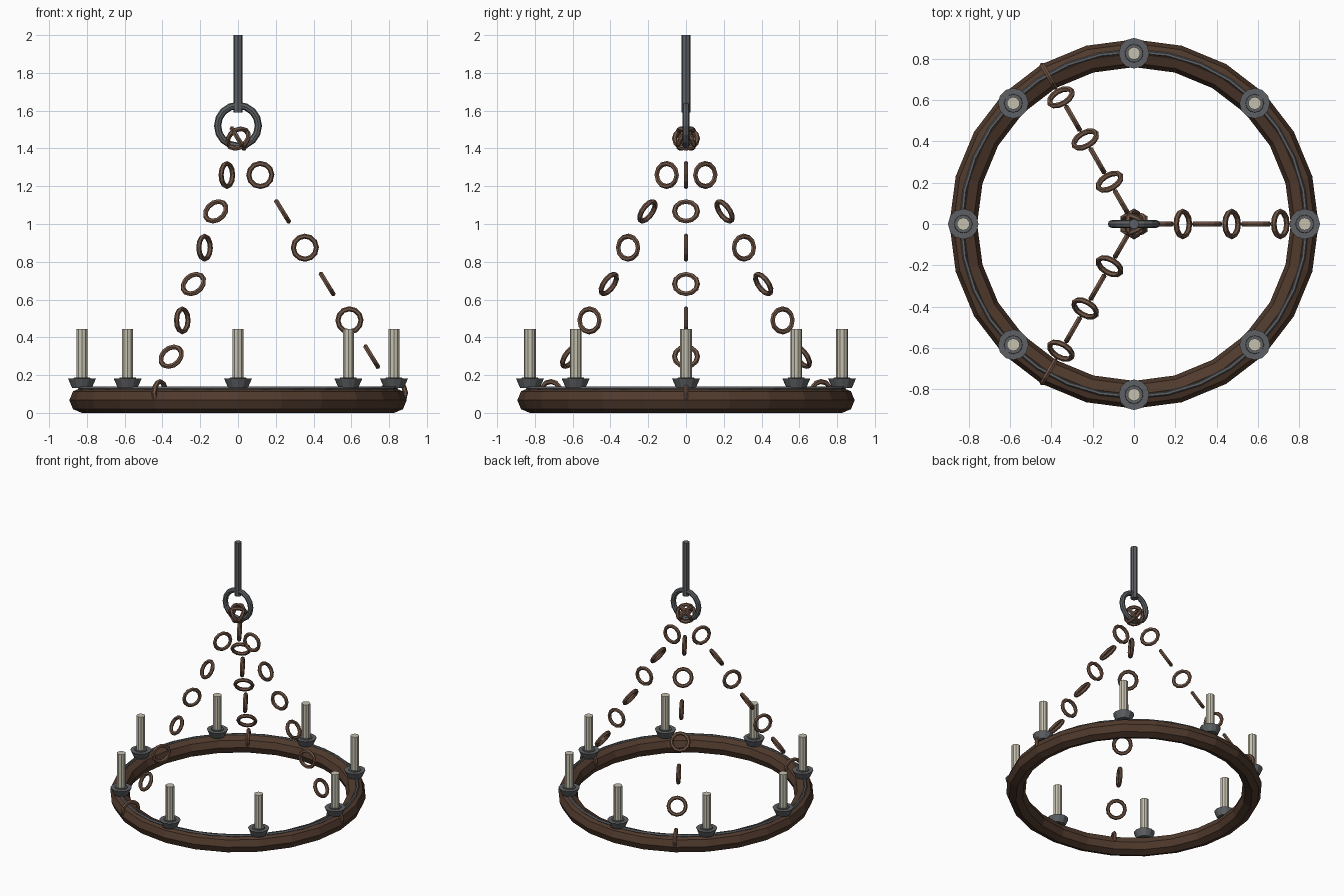
import bpy
from math import radians, cos, sin
from mathutils import Matrix, Vector

if "Cube" in bpy.data.objects:
    bpy.data.objects.remove(bpy.data.objects["Cube"], do_unlink=True)


def material(name, rgb):
    mat = bpy.data.materials.new(name)
    mat.use_nodes = True
    mat.diffuse_color = (*rgb, 1)
    mat.node_tree.nodes["Principled BSDF"].inputs["Base Color"].default_value = (*rgb, 1)
    return mat


wood = material("dark wood", (0.08, 0.042, 0.026))
bronze = material("brown chain metal", (0.16, 0.088, 0.058))
iron = material("grey iron", (0.11, 0.118, 0.125))
wax = material("pale wax", (0.56, 0.53, 0.43))


def finish(name, mat):
    obj = bpy.context.object
    obj.name = name
    obj.data.materials.append(mat)
    return obj


def torus(name, mat, major, minor, sides, tube_sides, matrix):
    bpy.ops.mesh.primitive_torus_add(major_radius=major, minor_radius=minor,
                                     major_segments=sides, minor_segments=tube_sides)
    obj = finish(name, mat)
    obj.matrix_world = matrix
    return obj


def cone(name, mat, r_bottom, r_top, z_bottom, z_top, sides, x=0, y=0):
    bpy.ops.mesh.primitive_cone_add(vertices=sides, radius1=r_bottom, radius2=r_top,
                                    depth=z_top - z_bottom,
                                    location=(x, y, (z_bottom + z_top) / 2))
    return finish(name, mat)


RING_RADIUS = 0.826

# Wooden hoop with an iron band along its top
torus("wooden_hoop", wood, RING_RADIUS, 0.067, 24, 8, Matrix.Translation((0, 0, 0.067)))
torus("iron_band", iron, 0.835, 0.011, 32, 6, Matrix.Translation((0, 0, 0.130)))

# Ceiling rod and the ring it holds
cone("ceiling_rod", iron, 0.025, 0.025, 1.59, 2.0, 8)
torus("hanging_ring", iron, 0.108, 0.019, 16, 8,
      Matrix.Translation((0, 0, 1.52)) @ Matrix.Rotation(radians(90), 4, 'X'))

# Candles in flared cups
for i in range(8):
    a = radians(45 * i)
    x, y = RING_RADIUS * cos(a), RING_RADIUS * sin(a)
    cone(f"candle_cup_{i + 1}", iron, 0.052, 0.074, 0.132, 0.182, 12, x, y)
    cone(f"candle_collar_{i + 1}", iron, 0.045, 0.043, 0.18, 0.188, 12, x, y)
    cone(f"candle_{i + 1}", wax, 0.031, 0.031, 0.18, 0.445, 10, x, y)

# Three chains of links, alternately turned by a quarter
LINKS = 8
for c in range(3):
    a = radians(120 * c)
    top = Vector((0, 0, 1.452))
    bottom = Vector((RING_RADIUS * cos(a), RING_RADIUS * sin(a), 0.105))
    along = (bottom - top).normalized()
    tangent = Vector((-sin(a), cos(a), 0))
    upward = along.cross(tangent)
    for i in range(LINKS):
        normal = tangent if i % 2 else upward
        side = normal.cross(along)
        turn = Matrix((along, side, normal)).transposed().to_4x4()
        spot = top.lerp(bottom, i / (LINKS - 1))
        torus(f"chain_{c + 1}_link_{i + 1}", bronze, 0.061, 0.0135, 12, 6,
              Matrix.Translation(spot) @ turn)
